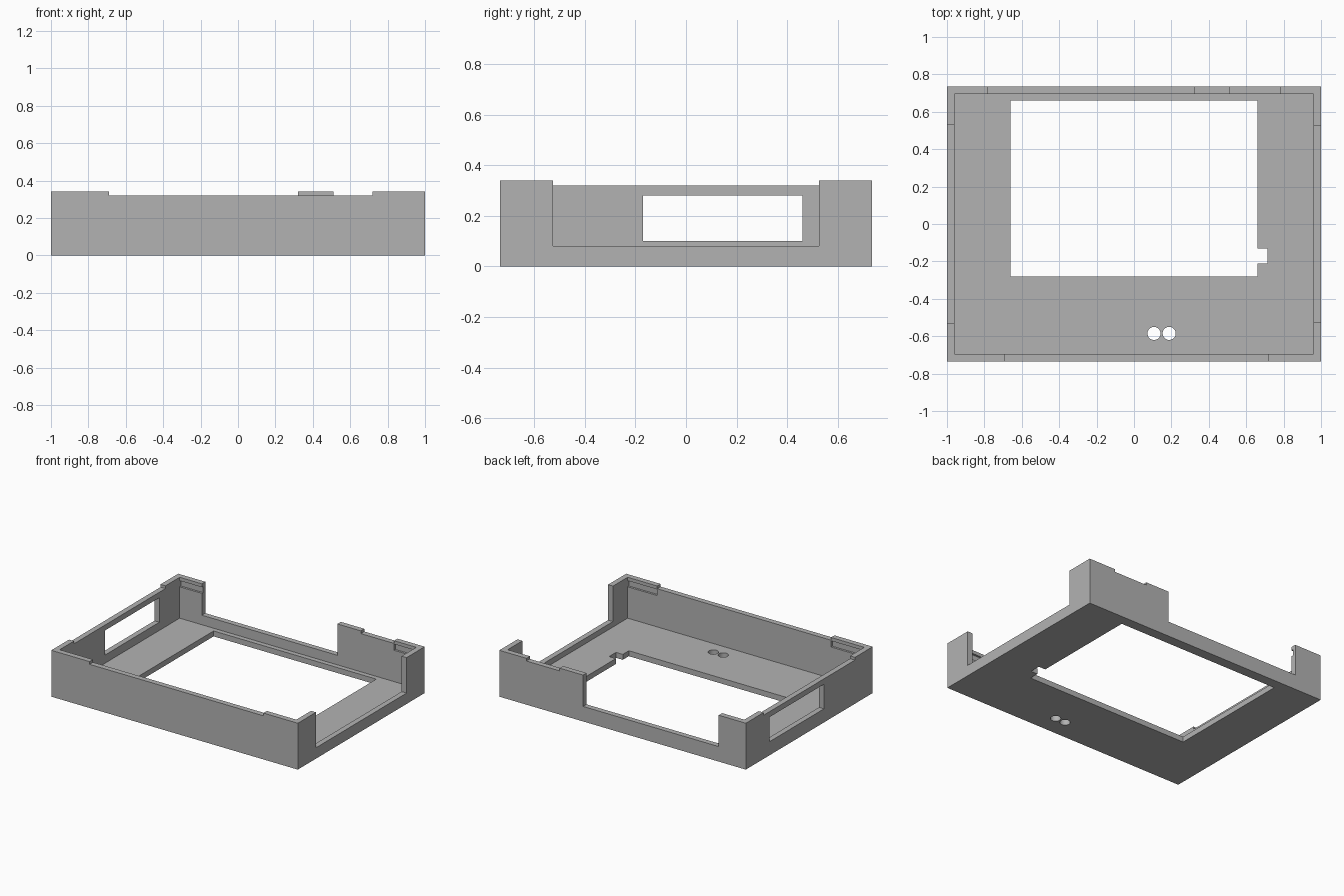
import bpy

old = bpy.data.objects.get("Cube")
if old:
    bpy.data.objects.remove(old, do_unlink=True)

# Overall sizes
HX, HY = 1.0, 0.735      # half width and half depth
WALL, FLOOR = 0.04, 0.04
TOP, RIM = 0.34, 0.32    # corner height and lowered rim height
IX, IY = HX - WALL, HY - WALL
OVER = 0.1               # cutter overshoot

grey = bpy.data.materials.new("light grey plastic")
grey.use_nodes = True
colour = (0.45, 0.45, 0.45, 1)
grey.diffuse_color = colour
grey.node_tree.nodes["Principled BSDF"].inputs["Base Color"].default_value = colour


def box(name, x, y, z):
    """Box from (low, high) pairs on each axis."""
    bpy.ops.mesh.primitive_cube_add(size=1)
    ob = bpy.context.object
    ob.name = name
    spans = (x, y, z)
    for v in ob.data.vertices:
        v.co = [lo + (c + 0.5) * (hi - lo) for c, (lo, hi) in zip(v.co, spans)]
    return ob


def cut(target, cutter):
    """Subtract the cutter from the target and discard it."""
    cutter.hide_render = True
    mod = target.modifiers.new("cut", 'BOOLEAN')
    mod.operation = 'DIFFERENCE'
    mod.solver = 'EXACT'
    mod.object = cutter
    bpy.ops.object.select_all(action='DESELECT')
    bpy.context.view_layer.objects.active = target
    target.select_set(True)
    bpy.ops.object.modifier_apply(modifier=mod.name)
    bpy.data.objects.remove(cutter, do_unlink=True)


# Open tray
tray = box("enclosure_tray", (-HX, HX), (-HY, HY), (0, TOP))
tray.data.materials.append(grey)
cut(tray, box("cavity", (-IX, IX), (-IY, IY), (FLOOR, TOP + OVER)))

# Spans crossing each wall
front = (-HY - OVER, -IY + 0.03)
back = (IY - 0.03, HY + OVER)
left = (IX - 0.03, HX + OVER)
right = (-HX - OVER, -IX + 0.03)
up = TOP + OVER

# Lowered rims, large side notches and side window
cuts = [
    ((-0.69, 0.72), front, (RIM, up)),
    ((0.51, 0.78), back, (RIM, up)),
    (right, (-0.53, 0.53), (RIM, up)),
    ((-0.78, 0.32), back, (0.11, up)),
    (left, (-0.525, 0.525), (0.08, up)),
    (right, (-0.17, 0.46), (0.10, 0.28)),
]
for x, y, z in cuts:
    cut(tray, box("cutter", x, y, z))

# Screen opening with its small cable slot
below = (-OVER, FLOOR + 0.02)
cut(tray, box("opening", (-0.66, 0.66), (-0.28, 0.66), below))
cut(tray, box("slot", (0.6, 0.715), (-0.21, -0.13), below))

# Pair of round floor holes
for x in (0.107, 0.188):
    bpy.ops.mesh.primitive_cylinder_add(vertices=32, radius=0.035, depth=0.3,
                                        location=(x, -0.585, 0))
    cut(tray, bpy.context.object)

# Snap grooves inside the corner posts
for x, side in (((-IX, -0.69), -1), ((0.72, IX), -1),
                ((-IX, -0.78), 1), ((0.78, IX), 1)):
    y = sorted((side * (IY - 0.03), side * (IY + 0.015)))
    cut(tray, box("groove", x, y, (0.27, 0.315)))

bpy.ops.object.shade_flat()
